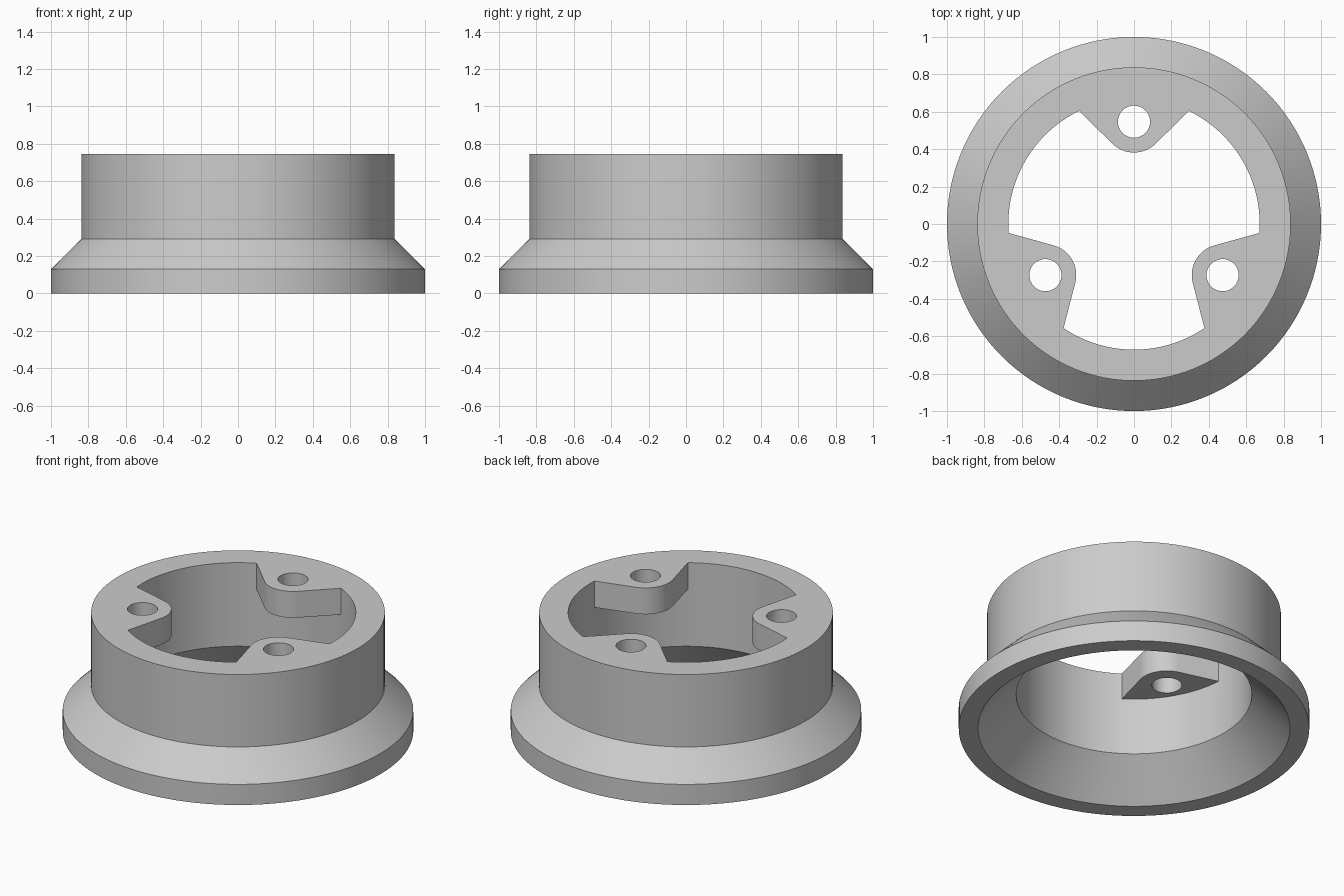
import bpy, bmesh, math
from mathutils import Matrix, Vector

if "Cube" in bpy.data.objects:
    bpy.data.objects.remove(bpy.data.objects["Cube"])

TOP, LUG_BOTTOM = 0.746, 0.58
LUG_RADIUS, BOLT_CIRCLE, HOLE_RADIUS = 0.165, 0.547, 0.086
SEGMENTS = 128

grey = bpy.data.materials.new("plain grey")
grey.use_nodes = True
colour = (0.6, 0.6, 0.6, 1)
grey.diffuse_color = colour
grey.node_tree.nodes["Principled BSDF"].inputs["Base Color"].default_value = colour


def make_object(name, bm):
    bmesh.ops.recalc_face_normals(bm, faces=bm.faces)
    mesh = bpy.data.meshes.new(name)
    bm.to_mesh(mesh)
    bm.free()
    mesh.materials.append(grey)
    obj = bpy.data.objects.new(name, mesh)
    bpy.context.collection.objects.link(obj)
    return obj


def revolve(name, profile):
    """Closed (radius, z) profile swept around the z axis."""
    bm = bmesh.new()
    rings = []
    for i in range(SEGMENTS):
        a = math.tau * i / SEGMENTS
        rings.append([bm.verts.new((r * math.cos(a), r * math.sin(a), z)) for r, z in profile])
    for i, ring in enumerate(rings):
        after = rings[(i + 1) % SEGMENTS]
        for j in range(len(profile)):
            k = (j + 1) % len(profile)
            bm.faces.new((ring[j], after[j], after[k], ring[k]))
    return make_object(name, bm)


def prism(name, outline, low, high, angle):
    """Flat outline extruded upward, then turned about the z axis."""
    bm = bmesh.new()
    face = bm.faces.new([bm.verts.new((x, y, low)) for x, y in outline])
    out = bmesh.ops.extrude_face_region(bm, geom=[face])
    verts = [v for v in out["geom"] if isinstance(v, bmesh.types.BMVert)]
    bmesh.ops.translate(bm, verts=verts, vec=Vector((0, 0, high - low)))
    bmesh.ops.rotate(bm, verts=bm.verts, matrix=Matrix.Rotation(angle, 3, "Z"))
    return make_object(name, bm)


def arc(radius, start, end, steps):
    angles = [math.radians(start + (end - start) * i / steps) for i in range(steps + 1)]
    return [(radius * math.cos(a), BOLT_CIRCLE + radius * math.sin(a)) for a in angles]


def combine(target, tool, operation):
    tool.hide_render = True
    mod = target.modifiers.new(tool.name, "BOOLEAN")
    mod.operation = operation
    mod.solver = "EXACT"
    mod.object = tool
    bpy.context.view_layer.objects.active = target
    bpy.ops.object.modifier_apply(modifier=mod.name)
    bpy.data.objects.remove(tool)


# Hollow collar with flared, bevelled flange
collar = revolve("flanged_collar", [
    (0.89, 0), (1, 0), (1, 0.13), (0.838, 0.29),
    (0.838, TOP), (0.672, TOP), (0.672, 0.22)])

# Three rounded mounting lugs, rooted inside the collar wall
lug_outline = arc(LUG_RADIUS, 225, 315, 20) + [(0.35, 0.66), (0, 0.76), (-0.35, 0.66)]
hole_outline = arc(HOLE_RADIUS, 0, 348.75, 31)
turns = [math.tau * i / 3 for i in range(3)]
for turn in turns:
    combine(collar, prism("mounting_lug", lug_outline, LUG_BOTTOM, TOP, turn), "UNION")

# Screw holes through the lugs
for turn in turns:
    combine(collar, prism("screw_hole", hole_outline, LUG_BOTTOM - 0.1, TOP + 0.1, turn), "DIFFERENCE")

bpy.ops.object.select_all(action="DESELECT")
collar.select_set(True)
bpy.context.view_layer.objects.active = collar
bpy.ops.object.shade_smooth_by_angle(angle=math.radians(30))
